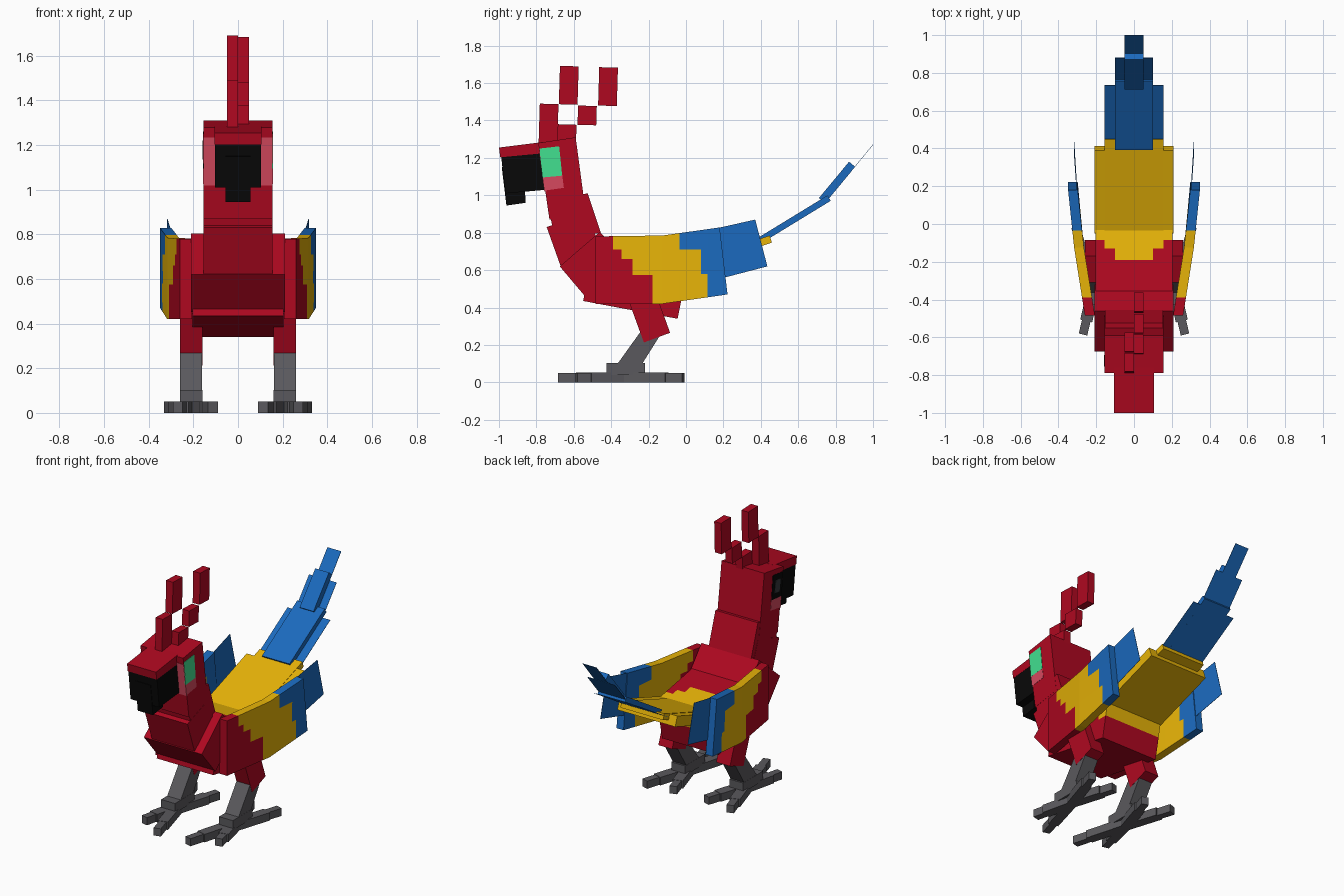
import bpy, bmesh, math
from mathutils import Vector

cube = bpy.data.objects.get("Cube")
if cube:
    bpy.data.objects.remove(cube, do_unlink=True)


def material(name, rgb):
    lin = [((c / 255 + 0.055) / 1.055) ** 2.4 if c > 10 else c / 255 / 12.92 for c in rgb] + [1]
    m = bpy.data.materials.new(name)
    m.use_nodes = True
    m.diffuse_color = lin
    m.node_tree.nodes["Principled BSDF"].inputs["Base Color"].default_value = lin
    return m


RED = material("red feathers", (175, 8, 32))
YELLOW = material("yellow feathers", (232, 180, 8))
BLUE = material("blue feathers", (27, 106, 190))
BLACK = material("black beak", (8, 8, 8))
GREY = material("grey legs", (90, 89, 93))
GREEN = material("green eye", (66, 224, 144))
PINK = material("pink cheek", (214, 73, 95))
DARK = material("dark grey pupil", (55, 57, 60))


def slab(name, poly, lo, hi, mats, axis="x", cuts=None, rule=None):
    """Extrude a polygon along x (points are y, z) or along z (points are x, y).
    lo and hi may be one value or one value per point."""
    n = len(poly)
    los = lo if isinstance(lo, (list, tuple)) else [lo] * n
    his = hi if isinstance(hi, (list, tuple)) else [hi] * n
    place = (lambda p, t: (t, *p)) if axis == "x" else (lambda p, t: (*p, t))
    bm = bmesh.new()
    a = [bm.verts.new(place(p, t)) for p, t in zip(poly, los)]
    b = [bm.verts.new(place(p, t)) for p, t in zip(poly, his)]
    bm.faces.new(a)
    bm.faces.new(b[::-1])
    for i in range(n):
        j = (i + 1) % n
        bm.faces.new((a[j], a[i], b[i], b[j]))
    # optional straight cuts, then colour by face centre
    for ax, values in (cuts or {}).items():
        for v in values:
            co, no = Vector((0, 0, 0)), Vector((0, 0, 0))
            co["xyz".index(ax)], no["xyz".index(ax)] = v, 1
            bmesh.ops.bisect_plane(bm, geom=bm.verts[:] + bm.edges[:] + bm.faces[:],
                                   plane_co=co, plane_no=no)
    bmesh.ops.recalc_face_normals(bm, faces=bm.faces[:])
    if rule:
        for f in bm.faces:
            f.material_index = rule(f.calc_center_median())
    me = bpy.data.meshes.new(name)
    bm.to_mesh(me)
    bm.free()
    for m in mats if isinstance(mats, list) else [mats]:
        me.materials.append(m)
    ob = bpy.data.objects.new(name, me)
    bpy.context.collection.objects.link(ob)


def bar(p0, p1, thick):
    """Rectangle around a centre line."""
    p0, p1 = Vector(p0), Vector(p1)
    d = (p1 - p0).normalized() * thick / 2
    s = Vector((-d.y, d.x))
    return [tuple(v) for v in (p0 + s, p1 + s, p1 - s, p0 - s)]


# Body: low tilted middle with a stepped yellow border, angled chest, thin rising rump
def body_rule(c):
    ax = abs(c.x)
    limit = -0.19 if ax < 0.1 else -0.13 if ax < 0.155 else -0.085
    return 1 if c.y > limit and c.z > 0.48 else 0


slab("body", [(-0.55, 0.435), (-0.045, 0.34), (0.01, 0.612), (-0.495, 0.705)], -0.205, 0.205,
     [RED, YELLOW], cuts={"x": (-0.155, -0.1, 0.1, 0.155), "y": (-0.19, -0.13, -0.085), "z": (0.48,)},
     rule=body_rule)
slab("chest", [(-0.675, 0.62), (-0.46, 0.805), (-0.319, 0.638), (-0.534, 0.453)], -0.21, 0.21, RED)
slab("rump", [(-0.05, 0.613), (0.39, 0.763), (0.412, 0.70), (-0.03, 0.55)], -0.21, 0.21, YELLOW)
slab("tail_base", [(-0.04, 0.618), (0.447, 0.785), (0.459, 0.747), (-0.03, 0.58)], -0.155, 0.155, YELLOW)

# Neck and head
slab("lower_neck", [(-0.745, 0.83), (-0.528, 0.907), (-0.43, 0.64), (-0.67, 0.62)], -0.155, 0.155, RED)
slab("middle_neck", [(-0.744, 0.98), (-0.525, 1.01), (-0.455, 0.80), (-0.70, 0.76)], -0.154, 0.154, RED)
slab("head", [(-0.79, 1.28), (-0.59, 1.31), (-0.535, 0.90), (-0.73, 0.87)], -0.155, 0.155, RED)
slab("brow", [(-1.0, 1.255), (-0.76, 1.285), (-0.76, 1.225), (-0.993, 1.203)], -0.105, 0.105, RED)
slab("beak", [(-0.988, 1.204), (-0.77, 1.228), (-0.745, 1.03), (-0.965, 1.01)], -0.104, 0.104, BLACK)
slab("beak_tip", [(-0.985, 1.15), (-0.87, 1.16), (-0.857, 0.96), (-0.96, 0.945)], -0.055, 0.055, BLACK)

# Cheeks and eyes as thin plates
for side, name in ((1, "left"), (-1, "right")):
    slab(name + "_cheek_front", [(-0.786, 1.235), (-0.77, 1.235), (-0.745, 1.02), (-0.757, 1.02)],
         side * 0.10, side * 0.1555, PINK)
    slab(name + "_cheek_side", [(-0.768, 1.10), (-0.662, 1.11), (-0.653, 1.04), (-0.758, 1.025)],
         side * 0.152, side * 0.1565, PINK)
    slab(name + "_eye", [(-0.783, 1.25), (-0.678, 1.262), (-0.662, 1.105), (-0.768, 1.095)],
         side * 0.152, side * 0.157, GREEN if side > 0 else BLACK)
slab("right_pupil", [(-0.755, 1.215), (-0.705, 1.22), (-0.693, 1.14), (-0.743, 1.135)], -0.159, -0.155, DARK)

# Crest: two staggered stacks of feathers (y, z of lower front corner, height, stack)
for i, (y, z, h, x) in enumerate([(-0.788, 1.28, 0.21, -0.05), (-0.68, 1.487, 0.205, -0.05),
                                  (-0.688, 1.29, 0.09, 0), (-0.58, 1.377, 0.103, 0),
                                  (-0.47, 1.48, 0.205, 0)]):
    t = 0.03 * h
    slab(f"crest_feather_{i + 1}", [(y, z), (y + 0.1, z - 0.003), (y + 0.1 + t, z + h - 0.003), (y + t, z + h)],
         x, x + 0.05, RED)


# Wings: thick front and middle, thin tip, stepped colour borders
def wing_front_rule(c):
    steps = ((-0.18, 0), (-0.285, 0.575), (-0.345, 0.66), (-0.39, 0.71))
    return 1 if any(c.y > y and c.z > z for y, z in steps) else 0


def wing_middle_rule(c):
    steps = ((0.115, 0), (0.08, 0.58), (-0.035, 0.71))
    return 1 if any(c.y > y and c.z > z for y, z in steps) else 0


for s, name in ((1, "left"), (-1, "right")):
    def xs(front, rear):
        return [s * front, s * rear, s * rear, s * front]
    slab(name + "_wing_front", [(-0.485, 0.78), (-0.125, 0.785), (-0.125, 0.42), (-0.485, 0.42)],
         xs(0.207, 0.265), xs(0.26, 0.317), [RED, YELLOW],
         cuts={"y": (-0.39, -0.345, -0.285, -0.18), "z": (0.575, 0.66, 0.71)}, rule=wing_front_rule)
    slab(name + "_wing_middle", [(-0.125, 0.785), (0.18, 0.828), (0.222, 0.47), (-0.125, 0.42)],
         xs(0.265, 0.298), xs(0.317, 0.349), [YELLOW, BLUE],
         cuts={"y": (-0.035, 0.08, 0.115), "z": (0.58, 0.71)}, rule=wing_middle_rule)
    slab(name + "_wing_tip", [(0.17, 0.825), (0.37, 0.87), (0.435, 0.62), (0.205, 0.56)],
         xs(0.302, 0.316), xs(0.304, 0.318), BLUE)

    # Legs
    x0, x1 = s * 0.16, s * 0.26
    slab(name + "_thigh", [(-0.31, 0.445), (-0.17, 0.50), (-0.085, 0.265), (-0.225, 0.213)],
         x0, x1, RED)
    slab(name + "_shank", [(-0.24, 0.275), (-0.13, 0.265), (-0.24, 0.09), (-0.38, 0.08)],
         s * 0.161, s * 0.259, GREY)
    slab(name + "_ankle", [(-0.425, 0.04), (-0.22, 0.04), (-0.22, 0.103), (-0.425, 0.103)],
         x0, x1, GREY)
    # Four crossed toes with narrower claws
    centre = Vector((0.21, -0.33))
    for toe, tip in (("inner_front", (0.112, -0.678)), ("outer_front", (0.27, -0.585)),
                     ("inner_back", (0.12, -0.04)), ("outer_back", (0.31, -0.015))):
        end = Vector(tip)
        mid = centre.lerp(end, 0.72)
        for part, a, b, w, top in (("toe", centre, mid, 0.065, 0.052), ("claw", mid, end, 0.046, 0.05)):
            pts = [(s * x, y) for x, y in bar(a, b, w)]
            slab(f"{name}_{toe}_{part}", pts, 0, top, GREY, axis="z")

# Tail: two thick feathers, each with thin fringes along its underside
for name, p0, p1, t, w in (("tail_feather", (0.40, 0.762), (0.765, 0.985), 0.034, 0.10),
                           ("tail_fringe", (0.409, 0.749), (0.735, 0.948), 0.002, 0.155),
                           ("upper_tail_feather", (0.727, 0.972), (0.888, 1.166), 0.042, 0.05),
                           ("upper_tail_fringe", (0.744, 0.96), (0.88, 1.124), 0.002, 0.10),
                           ("tail_tip", (0.89, 1.137), (0.999, 1.27), 0.002, 0.05)):
    slab(name, bar(p0, p1, t), -w, w, BLUE)
